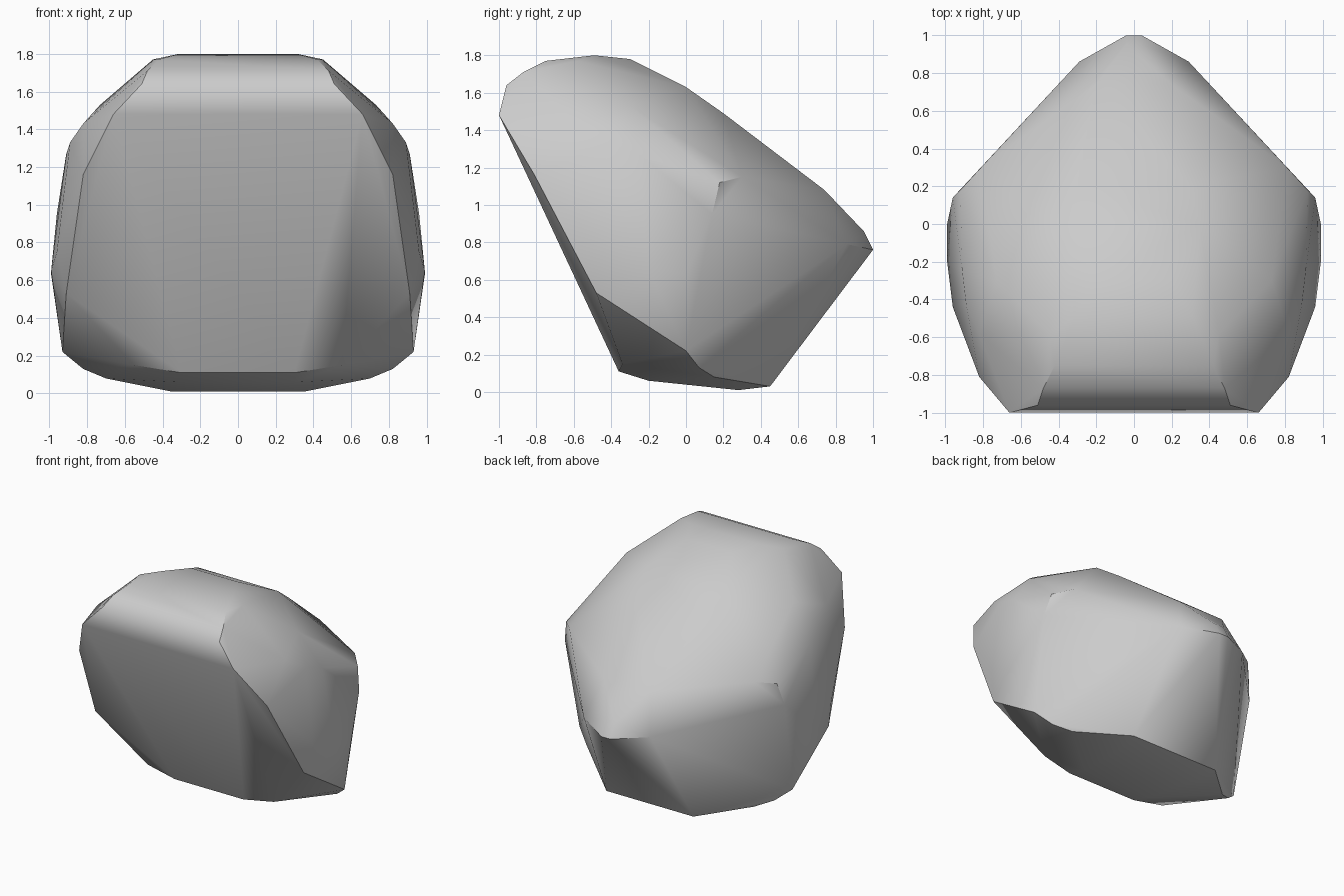
import bpy
import bmesh
import math

# Remove the default cube
default_cube = bpy.data.objects.get("Cube")
if default_cube:
    bpy.data.objects.remove(default_cube, do_unlink=True)


def make_material(name, colour):
    material = bpy.data.materials.new(name)
    material.use_nodes = True
    material.diffuse_color = colour
    shader = material.node_tree.nodes["Principled BSDF"]
    shader.inputs["Base Color"].default_value = colour
    shader.inputs["Roughness"].default_value = 0.8
    return material


# Corners of the left half of the boulder, grouped by region
CORNERS = {
    "front_face": [(.66, -1, 1.48), (.82, -.81, 1.16), (.91, -.48, .53),
                   (.55, -.34, .15), (.3, -.36, .11)],
    "brow": [(.51, -.96, 1.64), (.48, -.87, 1.71), (.42, -.75, 1.77)],
    "crown": [(.45, -.58, 1.77), (.31, -.49, 1.8), (.2, -.3, 1.78),
              (.73, -.3, 1.53)],
    "shoulder": [(.82, -.58, 1.43), (.89, -.42, 1.33), (.91, -.25, 1.27)],
    "flank": [(.96, -.44, .75), (.99, -.2, .65), (.99, 0, .63),
              (.96, .14, .95), (.92, .18, 1.12), (.81, .3, 1.15)],
    "back_slope": [(.35, 0, 1.63), (.3, .2, 1.49), (.2, .74, 1.08),
                   (.04, .95, .86), (.29, .86, .79), (.04, 1, .76)],
    "underside": [(.93, 0, .22), (.82, .07, .13), (.7, .15, .08),
                  (.38, .45, .03), (.35, .28, .01), (.3, -.2, .06)],
}


def build_boulder(name, corner_groups):
    """Wrap a faceted skin round the corners and their mirror images."""
    mesh = bpy.data.meshes.new(name)
    shell = bmesh.new()
    for corners in corner_groups.values():
        for x, y, z in corners:
            for side in (x, -x):
                shell.verts.new((side, y, z))
    hull = bmesh.ops.convex_hull(shell, input=shell.verts[:])
    loose = [v for v in shell.verts if not v.link_faces]
    bmesh.ops.delete(shell, geom=loose, context="VERTS")
    # Merge triangles that lie almost in one plane
    bmesh.ops.dissolve_limit(shell, angle_limit=math.radians(2),
                             verts=shell.verts[:], edges=shell.edges[:])
    bmesh.ops.recalc_face_normals(shell, faces=shell.faces[:])
    shell.to_mesh(mesh)
    shell.free()
    boulder = bpy.data.objects.new(name, mesh)
    bpy.context.collection.objects.link(boulder)
    return boulder


boulder = build_boulder("boulder", CORNERS)
boulder.data.materials.append(make_material("stone_grey", (.6, .6, .6, 1)))

# Soft shading over the rounded top, crisp edges round the large facets
bpy.ops.object.select_all(action="DESELECT")
boulder.select_set(True)
bpy.context.view_layer.objects.active = boulder
bpy.ops.object.shade_smooth_by_angle(angle=math.radians(40))
